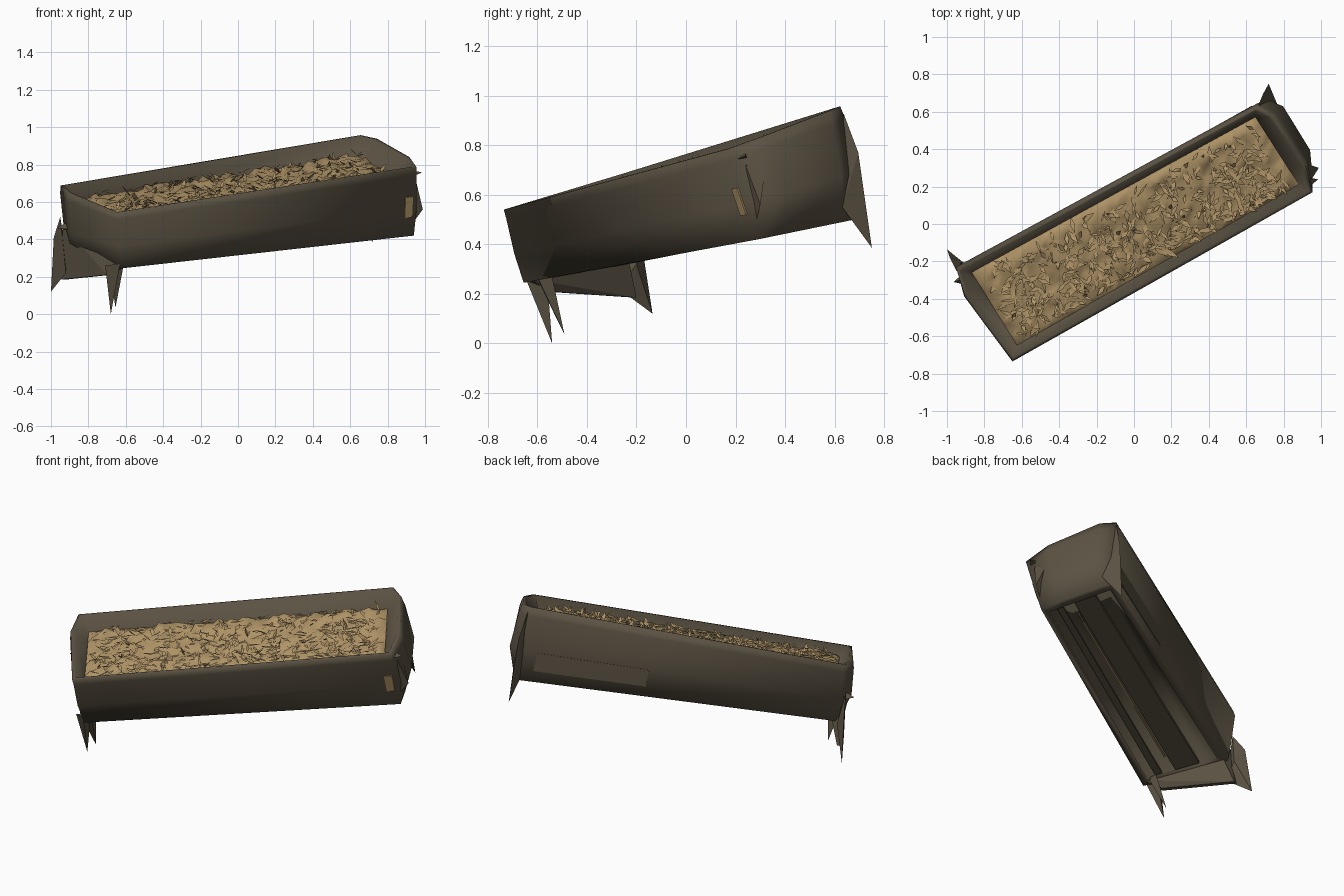
import bpy, bmesh, random
from mathutils import Vector as V

if "Cube" in bpy.data.objects:
    bpy.data.objects.remove(bpy.data.objects["Cube"])

random.seed(4)


def material(name, col):
    m = bpy.data.materials.new(name)
    m.diffuse_color = (*col, 1)
    m.use_nodes = True
    m.node_tree.nodes["Principled BSDF"].inputs["Base Color"].default_value = m.diffuse_color
    return m


WOOD = material("weathered wood", (0.104, 0.085, 0.056))
STRAW = material("straw", (0.43, 0.295, 0.135))

# Tilted trough corners: front-left, front-right, back-right, back-left
TOP = [V((-0.65, -0.735, 0.54)), V((0.955, 0.17, 0.785)), V((0.655, 0.622, 0.957)), V((-0.948, -0.245, 0.688))]
BOT = [V((-0.62, -0.655, 0.245)), V((0.94, 0.29, 0.42)), V((0.725, 0.68, 0.50)), V((-0.90, -0.235, 0.32))]


def at(s, t, d):
    """Point in the trough: s along, t from front to back, d downwards."""
    w = ((1 - s) * (1 - t), s * (1 - t), s * t, (1 - s) * t)
    return sum((k * (a * (1 - d) + b * d) for k, a, b in zip(w, TOP, BOT)), V((0, 0, 0)))


def make(name, bm, *mats, recalc=True, smooth=False):
    if recalc:
        bmesh.ops.recalc_face_normals(bm, faces=bm.faces[:])
    for f in bm.faces:
        f.smooth = smooth
    me = bpy.data.meshes.new(name)
    bm.to_mesh(me)
    bm.free()
    for m in mats:
        me.materials.append(m)
    ob = bpy.data.objects.new(name, me)
    bpy.context.collection.objects.link(ob)
    return ob


def hull(name, pts, mat):
    bm = bmesh.new()
    for p in pts:
        bm.verts.new(p)
    bmesh.ops.convex_hull(bm, input=bm.verts[:])
    return make(name, bm, mat)


def block(name, s, t, d, mat):
    return hull(name, [at(a, b, c) for a in s for b in t for c in d], mat)


# Trough shell: rings (depth, end inset, front inset, back inset, end bulge) from floor to inner wall
bm = bmesh.new()
rings = []
for d, si, tf, tb, k in [(0.93, 0.025, 0.08, 0.08, 0), (1, 0.025, 0.08, 0.08, 0), (1, 0, 0, 0, 0.2),
                         (0.6, -0.006, 0, -0.01, 1), (0.12, 0, 0, -0.03, 1), (0, 0, 0, 0, 0.8),
                         (0, 0.008, 0.03, 0.02, 0.7), (0.3, 0.035, 0.12, 0.1, 0)]:
    rings.append([bm.verts.new(at(s, t, d)) for s, t in
                  [(si, tf), (1 - si, tf), (1 - si + 0.035 * k, 0.28), (1 - si + 0.033 * k, 0.85),
                   (1 - si, 1 - tb), (si, 1 - tb), (si - 0.025 * k, 0.75)]])
N = len(rings[0])
for a, b in zip(rings, rings[1:]):
    for i in range(N):
        j = (i + 1) % N
        bm.faces.new((a[i], a[j], b[j], b[i]))
bm.faces.new(rings[0])
make("trough", bm, WOOD, smooth=True)

# Floor runners under the trough
block("centre_runner", (0.03, 0.97), (0.42, 0.70), (0.92, 0.98), WOOD)
block("front_runner", (0.03, 0.97), (0.18, 0.26), (0.92, 0.97), WOOD)
block("floor_straw_strip", (0.1, 0.9), (0.375, 0.39), (0.925, 0.945), STRAW)

# Thin board on the back wall and the straw patch near the front right corner
block("back_low_board", (0.6, 0.95), (0.995, 1.015), (0.6, 0.85), WOOD)
block("front_patch", (0.965, 0.99), (-0.012, 0.005), (0.42, 0.72), STRAW)

# Broken skirt hanging below the left end
hull("left_skirt", [at(0.0, 0.03, 0.97), at(0.02, 0.03, 0.97), at(-0.015, 0.97, 0.55), at(0.02, 0.97, 0.97),
                    V((-0.70, -0.58, 0.21)), V((-0.68, -0.56, 0.21)),
                    V((-0.945, -0.21, 0.185)), V((-0.92, -0.20, 0.185))], WOOD)


# Splinter: a base triangle on the body and a tip
def splinter(name, a, b, c, tip):
    hull(name, [V(a), V(b), V(c), V(tip)], WOOD)


splinter("front_left_foot", (-0.71, -0.61, 0.26), (-0.63, -0.65, 0.27), (-0.64, -0.56, 0.26), (-0.68, -0.54, 0.0))
splinter("front_left_sliver", (-0.69, -0.60, 0.26), (-0.61, -0.60, 0.27), (-0.62, -0.54, 0.27), (-0.655, -0.49, 0.035))
hull("back_left_foot", [V(p) for p in ((-0.95, -0.25, 0.52), (-0.92, -0.20, 0.32), (-0.92, -0.27, 0.22),
                                       (-0.985, -0.18, 0.41), (-1.0, -0.135, 0.12))], WOOD)
hull("back_right_foot", [V(p) for p in ((0.665, 0.635, 0.93), (0.69, 0.695, 0.77), (0.77, 0.63, 0.55),
                                        (0.70, 0.67, 0.50), (0.72, 0.75, 0.385))], WOOD)
splinter("right_sliver", (0.94, 0.20, 0.74), (0.93, 0.24, 0.77), (0.90, 0.25, 0.74), (0.985, 0.24, 0.757))
splinter("right_edge_sliver", (0.95, 0.24, 0.72), (0.93, 0.32, 0.70), (0.93, 0.28, 0.48), (0.988, 0.30, 0.56))
splinter("left_sliver", (-0.92, -0.27, 0.45), (-0.88, -0.33, 0.45), (-0.90, -0.29, 0.50), (-0.965, -0.31, 0.46))

# Rough straw bed, lower towards the front wall
bm = bmesh.new()
NS, NT = 50, 14
grid = [[None] * (NT + 1) for _ in range(NS + 1)]
for i in range(NS + 1):
    for j in range(NT + 1):
        s = 0.028 + 0.944 * i / NS
        t = 0.085 + 0.83 * j / NT
        edge = i in (0, NS) or j in (0, NT)
        d = 0.22 if edge else 0.175 - 0.03 * t + random.uniform(-0.045, 0.045)
        if not edge:
            s += random.uniform(-0.005, 0.005)
            t += random.uniform(-0.015, 0.015)
        grid[i][j] = bm.verts.new(at(s, t, d))
for i in range(NS):
    for j in range(NT):
        a, b, c, e = grid[i][j], grid[i + 1][j], grid[i + 1][j + 1], grid[i][j + 1]
        for tri in ((a, b, c), (a, c, e)):
            bm.faces.new(tri)
make("straw_bed", bm, STRAW, recalc=False, smooth=True)

# Loose straw blades over the bed, denser towards the front edge
bm = bmesh.new()
for k in range(520):
    s = random.uniform(0.05, 0.95)
    t = 0.14 + 0.72 * random.random() ** 1.3
    p = at(s, t, random.uniform(0.09, 0.15))
    u = V((random.uniform(-1, 1), random.uniform(-1, 1), random.uniform(-0.1, 0.4))).normalized()
    side = u.cross(V((0, 0, 1))).normalized() * random.uniform(0.006, 0.015)
    u *= random.uniform(0.025, 0.05)
    f = bm.faces.new([bm.verts.new(q) for q in (p - u, p + side, p + u, p - side)])
    f.normal_update()
    if f.normal.z < 0:
        f.normal_flip()
make("straw_blades", bm, STRAW, recalc=False)
